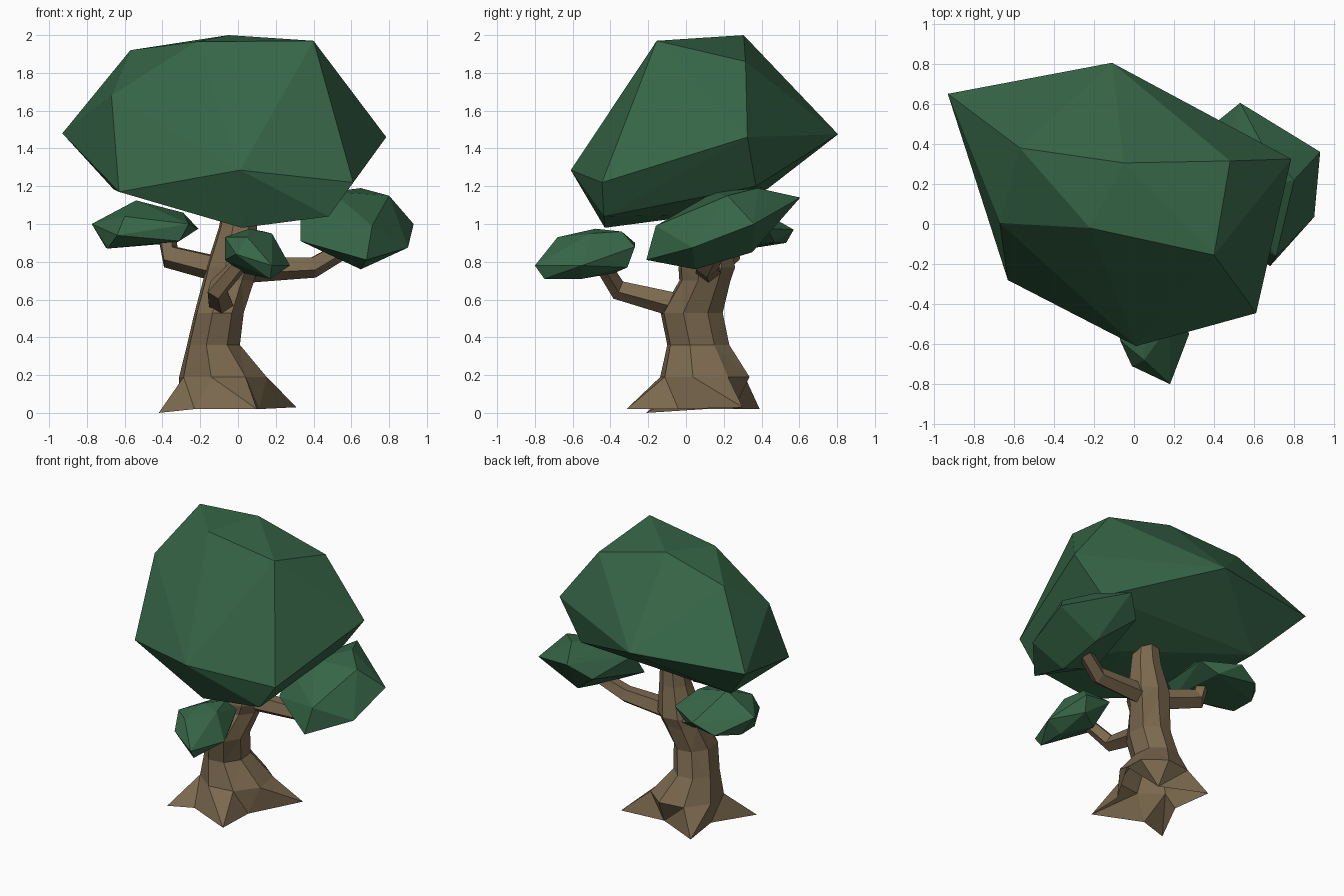
import bpy, bmesh, math
from mathutils import Vector


def material(name, rgb):
    m = bpy.data.materials.new(name)
    m.diffuse_color = (*rgb, 1)
    return m


leaf = material("leaf green", (0.037, 0.132, 0.063))
bark = material("bark brown", (0.2, 0.142, 0.078))


def finish(bm, name, mat):
    me = bpy.data.meshes.new(name)
    bm.to_mesh(me)
    bm.free()
    me.materials.append(mat)
    ob = bpy.data.objects.new(name, me)
    bpy.context.collection.objects.link(ob)


def foliage(name, pts):
    """Faceted leaf clump: convex hull of a few corner points."""
    bm = bmesh.new()
    for p in pts:
        bm.verts.new(p)
    res = bmesh.ops.convex_hull(bm, input=bm.verts)
    inner = [g for g in set(res["geom_interior"] + res["geom_unused"])
             if isinstance(g, bmesh.types.BMVert)]
    bmesh.ops.delete(bm, geom=inner, context='VERTS')
    bmesh.ops.recalc_face_normals(bm, faces=bm.faces)
    finish(bm, name, leaf)


def loft(name, rings):
    """Bridge equal-sized rings of points; ends are capped only to find outward normals."""
    bm = bmesh.new()
    vs = [[bm.verts.new(p) for p in r] for r in rings]
    n = len(vs[0])
    for a, b in zip(vs, vs[1:]):
        for i in range(n):
            j = (i + 1) % n
            bm.faces.new((a[i], a[j], b[j], b[i]))
    caps = [bm.faces.new(vs[0]), bm.faces.new(vs[-1])]
    bmesh.ops.recalc_face_normals(bm, faces=bm.faces)
    bmesh.ops.delete(bm, geom=caps, context='FACES_ONLY')
    bmesh.ops.triangulate(bm, faces=bm.faces)
    finish(bm, name, bark)


def branch(name, path, radii, sides=5):
    path = [Vector(p) for p in path]
    ref = (path[-1] - path[0]).cross(Vector((0, 0, 1))).normalized()
    rings = []
    for i, p in enumerate(path):
        t = (path[min(i + 1, len(path) - 1)] - path[max(i - 1, 0)]).normalized()
        v = t.cross(ref).normalized()
        u = v.cross(t)
        rings.append([p + radii[i] * (u * math.cos(a) + v * math.sin(a))
                      for a in (math.tau * (k + 0.25) / sides for k in range(sides))])
    loft(name, rings)


# trunk: open star of four roots, then rings (z, centre x, centre y, radius x, radius y)
roots = [(-0.42, -0.21, 0), (-0.23, -0.17, 0.02), (0.10, -0.315, 0.02), (0.11, -0.04, 0.02),
         (0.31, 0.30, 0.03), (0.0, 0.25, 0.02), (-0.31, 0.39, 0.02), (-0.27, 0.10, 0.02)]
levels = [(0.19, -0.08, 0.10, 0.24, 0.245), (0.36, -0.13, 0.065, 0.145, 0.17),
          (0.53, -0.10, 0.03, 0.135, 0.17), (0.70, -0.05, 0.10, 0.14, 0.14),
          (0.77, -0.03, 0.11, 0.145, 0.155), (0.98, 0.0, 0.12, 0.105, 0.11),
          (1.14, 0.01, 0.13, 0.085, 0.09)]
rings = [roots]
for z, cx, cy, rx, ry in levels:
    rings.append([(cx + rx * math.cos(a), cy + ry * math.sin(a), z)
                  for a in (math.radians(-150 + 45 * k) for k in range(8))])
loft("trunk", rings)

# branches carrying the small clumps
branch("left_branch", [(-0.04, 0.12, 0.75), (-0.36, 0.22, 0.83), (-0.38, 0.25, 0.96)],
       (0.075, 0.068, 0.05))
branch("right_branch", [(0.0, 0.12, 0.76), (0.40, 0.11, 0.775), (0.58, 0.17, 0.88)],
       (0.075, 0.06, 0.05))
branch("front_branch", [(-0.08, 0.05, 0.55), (-0.11, -0.36, 0.655), (0.02, -0.45, 0.80)],
       (0.075, 0.056, 0.045))

# main canopy
foliage("main_canopy", [
    (-0.93, 0.65, 1.48), (-0.11, 0.805, 1.475), (0.785, 0.325, 1.46), (0.61, -0.445, 1.22),
    (0.01, -0.61, 1.285), (-0.63, -0.28, 1.17), (-0.67, 0.005, 1.68), (-0.57, 0.38, 1.92),
    (-0.05, 0.305, 2.0), (0.40, -0.155, 1.97), (0.48, 0.315, 1.86), (-0.22, -0.02, 1.965),
    (0.02, -0.43, 0.98), (0.48, -0.435, 1.04), (0.18, 0.10, 1.05), (-0.66, 0.43, 1.185),
    (0.58, 0.37, 1.20)])

# small leaf clumps
foliage("right_clump", [
    (0.68, -0.21, 0.81), (0.65, 0.05, 0.76), (0.71, -0.16, 0.99), (0.90, 0.035, 0.875),
    (0.93, 0.36, 1.0), (0.80, 0.22, 1.15), (0.53, 0.605, 1.14), (0.65, 0.38, 1.19),
    (0.50, 0.15, 1.17), (0.33, 0.0, 0.91), (0.33, 0.12, 1.08), (0.40, 0.50, 1.03),
    (0.62, 0.35, 0.85)])
foliage("front_clump", [
    (0.18, -0.80, 0.78), (0.17, -0.75, 0.71), (0.17, -0.55, 0.71), (0.03, -0.38, 0.74),
    (0.16, -0.31, 0.77), (0.18, -0.27, 0.88), (-0.02, -0.27, 0.90), (0.14, -0.34, 0.96),
    (0.06, -0.48, 0.975), (0.05, -0.68, 0.93), (-0.07, -0.58, 0.93), (-0.07, -0.55, 0.81),
    (-0.01, -0.71, 0.84), (0.275, -0.55, 0.78), (0.18, -0.50, 0.95)])
foliage("left_clump", [
    (-0.775, 0.32, 1.0), (-0.70, 0.37, 0.875), (-0.69, 0.20, 0.87), (-0.64, 0.07, 0.94),
    (-0.60, 0.10, 1.04), (-0.31, 0.05, 0.91), (-0.26, 0.03, 1.0), (-0.21, 0.43, 0.975),
    (-0.29, 0.28, 1.06), (-0.54, 0.30, 1.125), (-0.33, 0.47, 0.90), (-0.45, 0.57, 0.97),
    (-0.60, 0.53, 0.90)])
